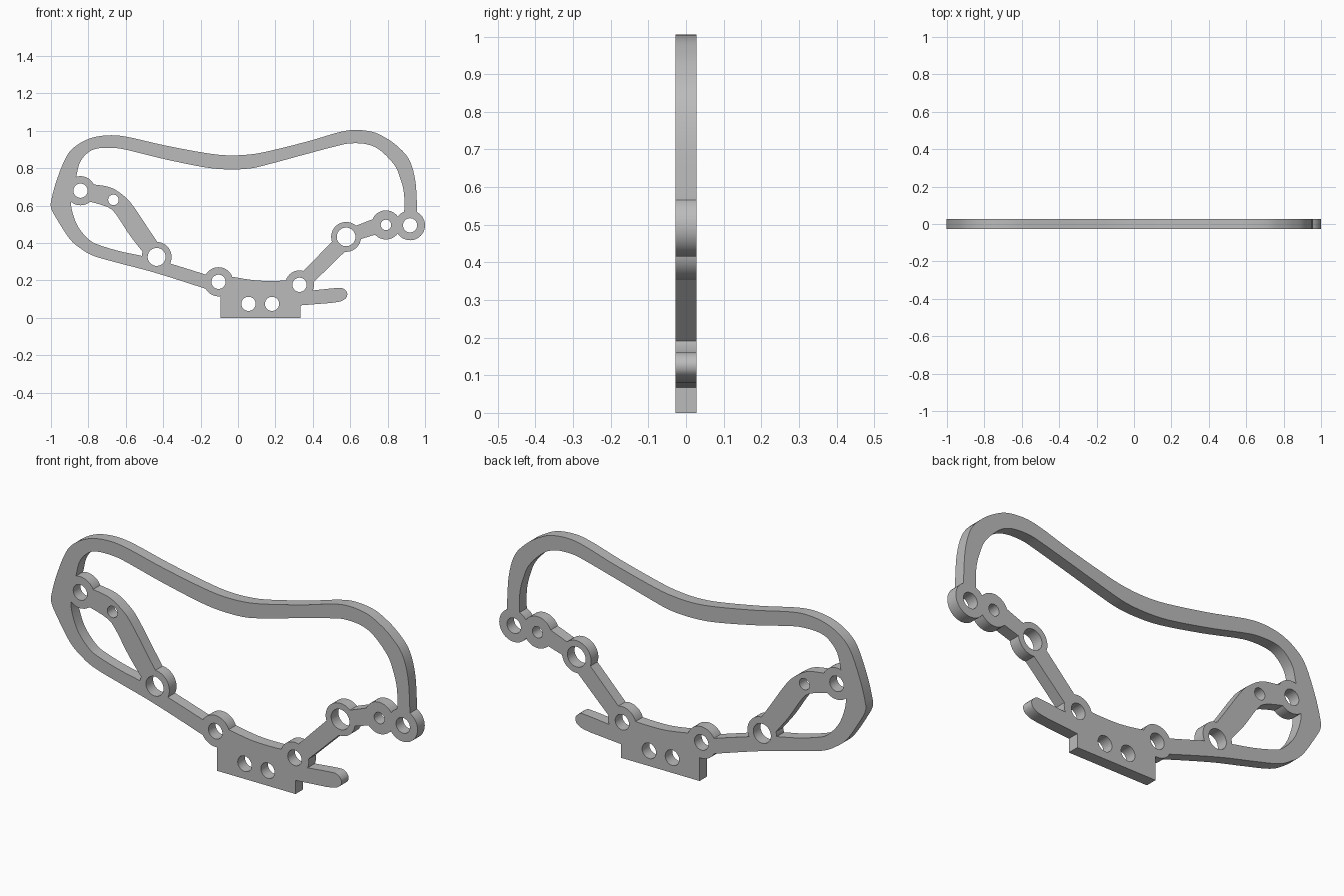
import bpy, bmesh
from math import sin, cos, tau
from mathutils import Vector
from mathutils.geometry import delaunay_2d_cdt

HALF = 0.028  # half of the plate thickness

if "Cube" in bpy.data.objects:
    bpy.data.objects.remove(bpy.data.objects["Cube"])


def smooth(points, steps=5):
    """Catmull-Rom curve through the points."""
    p = [Vector(q) for q in points]
    p = [2 * p[0] - p[1]] + p + [2 * p[-1] - p[-2]]
    out = []
    for a, b, c, d in zip(p, p[1:], p[2:], p[3:]):
        for i in range(steps):
            t = i / steps
            out.append(0.5 * (2 * b + (c - a) * t + (2*a - 5*b + 4*c - d) * t**2
                              + (3*b - a - 3*c + d) * t**3))
    return out + [p[-2]]


def circle(x, z, r, n=40):
    return [Vector((x + r * cos(tau * i / n), z + r * sin(tau * i / n))) for i in range(n)]


def poly(*points):
    return [Vector(p) for p in points]


def inside(p, loop):
    hit = False
    for a, b in zip(loop, loop[1:] + loop[:1]):
        if (a.y > p.y) != (b.y > p.y) and p.x < a.x + (p.y - a.y) * (b.x - a.x) / (b.y - a.y):
            hit = not hit
    return hit


# Large looping rim: outer edge, then inner edge
rim_outer = smooth([
    (.957, .53), (.957, .6), (.947, .74), (.914, .848), (.85, .92), (.785, .965), (.717, .995),
    (.62, 1.005), (.53, .99), (.374, .944), (.17, .893), (.064, .874), (-.053, .869),
    (-.176, .882), (-.39, .922), (-.594, .968), (-.695, .976), (-.79, .96), (-.87, .917),
    (-.92, .858), (-.968, .74), (-.995, .644), (-1, .59), (-.968, .527), (-.898, .42),
    (-.834, .366), (-.765, .329), (-.63, .291), (-.47, .249), (-.31, .2), (-.12, .138)])
rim_inner = smooth([
    (.888, .53), (.888, .66), (.866, .751), (.834, .82), (.76, .896), (.69, .928), (.6, .933),
    (.52, .917), (.358, .874), (.17, .823), (.064, .799), (-.053, .794), (-.176, .805),
    (-.39, .848), (-.594, .898), (-.674, .909), (-.75, .906), (-.8, .885), (-.845, .832),
    (-.866, .751), (-.885, .69), (-.893, .617), (-.882, .553), (-.85, .479), (-.791, .414),
    (-.738, .388), (-.63, .356), (-.5, .328), (-.364, .291), (-.12, .215)])

# Curved arm between the two left bosses
arm_top = smooth([(-.84, .72), (-.775, .714), (-.684, .698), (-.62, .66), (-.567, .607),
                  (-.47, .463), (-.4, .36)])
arm_bottom = smooth([(-.85, .63), (-.78, .618), (-.695, .591), (-.652, .553), (-.578, .441),
                     (-.503, .345), (-.46, .29)])

# Mounting foot, finger, and straight links on the right
foot = poly((-.094, 0), (.334, 0), (.334, .2)) + smooth(
    [(.29, .202), (.2, .198), (.09, .201), (-.043, .222), (-.094, .232)])
finger = poly((.3, .065), (.334, .067)) + smooth(
    [(.5, .08), (.55, .089), (.579, .108), (.583, .135), (.56, .158), (.52, .159), (.4, .147)]
) + poly((.4, .19), (.33, .19))
right_arm = poly((.4, .187), (.59, .372), (.52, .425), (.335, .236))
right_link = poly((.62, .41), (.76, .453), (.76, .543), (.61, .485))

# Bosses: x, z, outer radius, hole radius
bosses = [(.92, .495, .08, .038), (.791, .497, .078, .028), (.578, .433, .08, .05),
          (.329, .177, .077, .038), (-.104, .193, .078, .038), (-.435, .326, .08, .048),
          (-.842, .68, .078, .038)]
plain_holes = [(-.666, .631, .028), (.056, .075, .038), (.182, .075, .038)]

solids = [rim_outer + rim_inner[::-1], arm_top + arm_bottom[::-1],
          foot, finger, right_arm, right_link]
solids += [circle(x, z, r) for x, z, r, _ in bosses]
holes = [circle(x, z, h) for x, z, _, h in bosses] + [circle(*h) for h in plain_holes]

# Merge every outline into one flat region and keep the solid part
points, edges = [], []
for loop in solids + holes:
    base, n = len(points), len(loop)
    points += loop
    edges += [(base + i, base + (i + 1) % n) for i in range(n)]
verts, _, tris, *_ = delaunay_2d_cdt(points, edges, [], 0, 1e-5)

bm = bmesh.new()
bverts = [bm.verts.new((v.x, -HALF, v.y)) for v in verts]
for tri in tris:
    centre = sum((verts[i] for i in tri), Vector((0, 0))) / len(tri)
    if any(inside(centre, s) for s in solids) and not any(inside(centre, h) for h in holes):
        bm.faces.new([bverts[i] for i in tri])
bmesh.ops.delete(bm, geom=[v for v in bm.verts if not v.link_faces], context='VERTS')

# Give the plate its thickness
result = bmesh.ops.extrude_face_region(bm, geom=bm.faces[:], use_keep_orig=True)
moved = [g for g in result["geom"] if isinstance(g, bmesh.types.BMVert)]
bmesh.ops.translate(bm, verts=moved, vec=(0, 2 * HALF, 0))
bmesh.ops.recalc_face_normals(bm, faces=bm.faces[:])

mesh = bpy.data.meshes.new("side_plate")
bm.to_mesh(mesh)
bm.free()
plate = bpy.data.objects.new("side_plate", mesh)
bpy.context.collection.objects.link(plate)

grey = bpy.data.materials.new("plain grey")
grey.use_nodes = True
colour = (0.5, 0.5, 0.5, 1)
grey.diffuse_color = colour
grey.node_tree.nodes["Principled BSDF"].inputs["Base Color"].default_value = colour
mesh.materials.append(grey)

bpy.ops.object.select_all(action='DESELECT')
plate.select_set(True)
bpy.context.view_layer.objects.active = plate
bpy.ops.object.shade_smooth_by_angle(angle=0.52)
